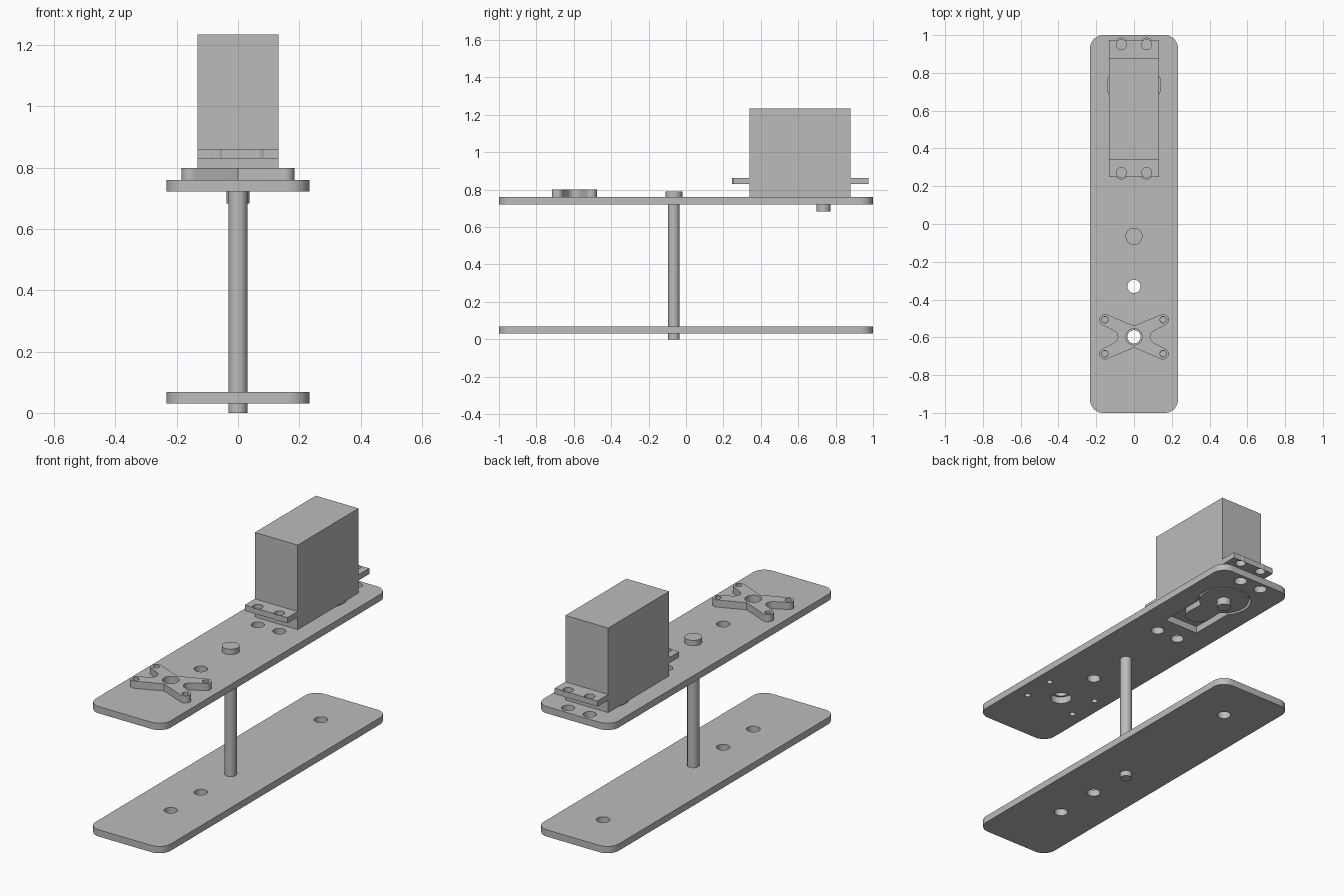
import bpy, bmesh
from math import radians, cos, sin

cube = bpy.data.objects.get("Cube")
if cube:
    bpy.data.objects.remove(cube, do_unlink=True)

grey = bpy.data.materials.new("plain_grey")
grey.use_nodes = True
grey.diffuse_color = (0.5, 0.5, 0.5, 1)
grey.node_tree.nodes["Principled BSDF"].inputs["Base Color"].default_value = (0.5, 0.5, 0.5, 1)


def arc(x, y, r, start, end, n=24):
    angles = [radians(start + (end - start) * i / n) for i in range(n + 1)]
    return [(x + r * cos(a), y + r * sin(a)) for a in angles]


def circle(x, y, r, n=32):
    return arc(x, y, r, 0, 360, n)[:-1]


def rect(hx, y0, y1):
    return [(-hx, y0), (hx, y0), (hx, y1), (-hx, y1)]


def prism(name, outline, z0, z1, holes=()):
    """Flat outline with holes, extruded from z0 to z1."""
    curve = bpy.data.curves.new(name, 'CURVE')
    curve.dimensions = '2D'
    curve.fill_mode = 'BOTH'
    curve.extrude = (z1 - z0) / 2
    for loop in [outline, *holes]:
        spline = curve.splines.new('POLY')
        spline.points.add(len(loop) - 1)
        for point, (x, y) in zip(spline.points, loop):
            point.co = (x, y, 0, 1)
        spline.use_cyclic_u = True
    temp = bpy.data.objects.new(name + "_curve", curve)
    bpy.context.collection.objects.link(temp)
    bpy.context.view_layer.update()
    mesh = bpy.data.meshes.new_from_object(temp.evaluated_get(bpy.context.evaluated_depsgraph_get()))
    bpy.data.objects.remove(temp, do_unlink=True)
    bm = bmesh.new()
    bm.from_mesh(mesh)
    bmesh.ops.remove_doubles(bm, verts=bm.verts, dist=0.0001)
    bmesh.ops.translate(bm, verts=bm.verts, vec=(0, 0, (z0 + z1) / 2))
    bmesh.ops.recalc_face_normals(bm, faces=bm.faces)
    bm.to_mesh(mesh)
    bm.free()
    mesh.materials.clear()
    mesh.materials.append(grey)
    obj = bpy.data.objects.new(name, mesh)
    bpy.context.collection.objects.link(obj)
    bpy.ops.object.select_all(action='DESELECT')
    obj.select_set(True)
    bpy.context.view_layer.objects.active = obj
    bpy.ops.object.shade_smooth_by_angle(angle=radians(35))
    return obj


# Shared positions
HORN_Y, SHAFT_Y, POST_Y, SPARE_Y = -0.597, 0.735, -0.065, -0.33
POST_R = 0.031
ARM_X, ARM_Y = 0.154, 0.09
screws = [(sx * 0.067, y) for sx in (-1, 1) for y in (0.272, 0.95)]
horn_screws = [(sx * ARM_X, HORN_Y + sy * ARM_Y) for sx in (-1, 1) for sy in (-1, 1)]

# Rounded bars
R, HX = 0.07, 0.233
bar = []
for x, y, a in ((1, 1, 0), (-1, 1, 90), (-1, -1, 180), (1, -1, 270)):
    bar += arc(x * (HX - R), y * (1 - R), R, a, a + 90, 10)

prism("lower_bar", bar, 0.03, 0.068,
      [circle(0, y, 0.035) for y in (HORN_Y, SPARE_Y, SHAFT_Y)] + [circle(0, POST_Y, POST_R)])

pocket = arc(0, SHAFT_Y, 0.142, -42, 222) + [(-0.105, 0.385), (0.105, 0.385)]
prism("upper_bar", bar, 0.722, 0.76,
      [pocket, circle(0, HORN_Y, 0.055), circle(0, SPARE_Y, 0.035), circle(0, POST_Y, POST_R)]
      + [circle(x, y, 0.034) for x, y in screws]
      + [circle(x, y, 0.016, 16) for x, y in horn_screws])

# Pivot post with its cap
prism("pivot_post", circle(0, POST_Y, POST_R), 0, 0.76)
prism("pivot_cap", circle(0, POST_Y, 0.045), 0.76, 0.79)

# Motor: case, mounting ears, gear housing and output shaft
prism("motor_case", rect(0.133, 0.34, 0.88), 0.76, 1.235)
for name, y0, y1 in (("front_ear", 0.25, 0.34), ("back_ear", 0.88, 0.975)):
    prism(name, rect(0.133, y0, y1), 0.83, 0.862,
          [circle(x, y, 0.027) for x, y in screws if y0 < y < y1])
housing = arc(0, SHAFT_Y, 0.13, -60, 240) + arc(0, 0.53, 0.07, 190, 350, 16)
prism("gear_housing", housing, 0.724, 0.76)
prism("output_shaft", circle(0, SHAFT_Y, 0.037), 0.683, 0.724)

# Four-armed horn: one quarter mirrored around its centre
quarter = [(0.085, 0), (0.09, 0.018), (0.105, 0.032)] + arc(ARM_X, ARM_Y, 0.03, -62, 116, 16) + [(0, 0.058)]
half = quarter + [(-x, y) for x, y in reversed(quarter[:-1])]
horn = half + [(x, -y) for x, y in reversed(half[1:-1])]
prism("horn", [(x, y + HORN_Y) for x, y in horn], 0.76, 0.80,
      [circle(0, HORN_Y, 0.043)] + [circle(x, y, 0.017, 16) for x, y in horn_screws])
